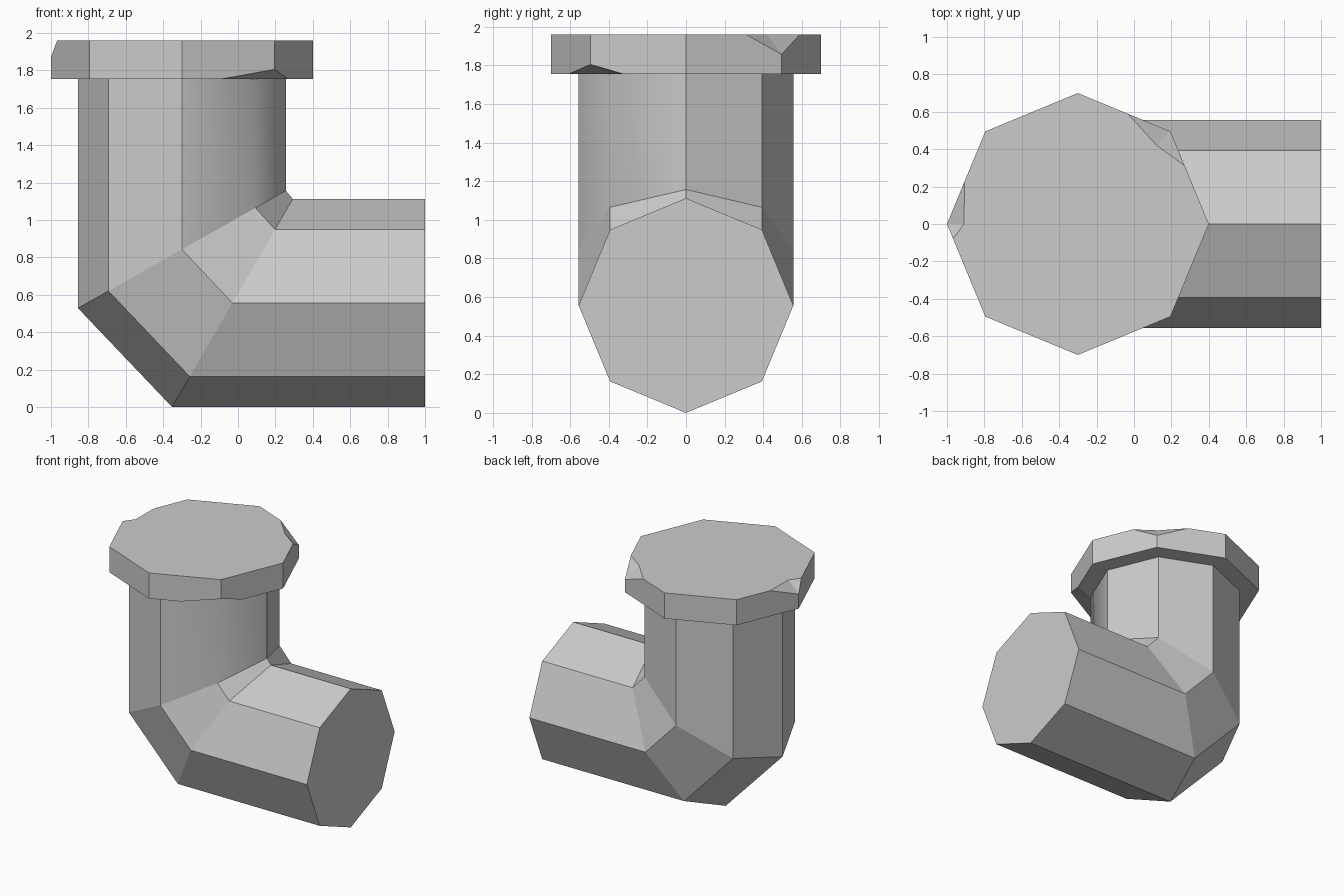
import bpy, bmesh
from math import cos, sin, pi
from mathutils import Vector

cube = bpy.data.objects.get("Cube")
if cube:
    bpy.data.objects.remove(cube, do_unlink=True)

SIDES = 8
AXIS_X = -0.3      # centre line of the upright pipe
AXIS_Z = 0.556     # centre line of the level pipe
PIPE_R = 0.556
RIM_R = 0.70
RIM_LOW, RIM_HIGH = 1.755, 1.96

grey = bpy.data.materials.new("light grey")
grey.use_nodes = True
colour = (0.6, 0.6, 0.6, 1)
grey.diffuse_color = colour
grey.node_tree.nodes["Principled BSDF"].inputs["Base Color"].default_value = colour


def finish(bm, name):
    bmesh.ops.recalc_face_normals(bm, faces=bm.faces)
    mesh = bpy.data.meshes.new(name)
    bm.to_mesh(mesh)
    bm.free()
    mesh.materials.append(grey)
    obj = bpy.data.objects.new(name, mesh)
    bpy.context.collection.objects.link(obj)


def ring(bm, place):
    """One eight-sided section; place maps (bend side, y) to a point."""
    angles = [2 * pi * k / SIDES for k in range(SIDES)]
    return [bm.verts.new(place(PIPE_R * cos(a), PIPE_R * sin(a))) for a in angles]


# Elbow pipe: four sections, mitred at both bends
bm = bmesh.new()
rings = [
    ring(bm, lambda u, y: (AXIS_X + u, y, RIM_LOW)),
    ring(bm, lambda u, y: (AXIS_X + u, y, 0.843 + 0.565 * u)),
    ring(bm, lambda u, y: (-0.03 + 0.58 * u, y, AXIS_Z + u)),
    ring(bm, lambda u, y: (1.0, y, AXIS_Z + u)),
]
for level, (a, b) in enumerate(zip(rings, rings[1:])):
    for k in range(SIDES):
        n = (k + 1) % SIDES
        face = bm.faces.new((a[k], a[n], b[n], b[k]))
        # The inner front corner of the upright pipe is softened
        face.smooth = level == 0 and k in (SIDES - 2, SIDES - 1)
bm.faces.new(rings[-1])
finish(bm, "elbow_pipe")


# Rim: eight-sided slab with three chipped corners
# (level, corner): reach to previous corner, reach to next, inner scale, corner z
chips = {
    ("top", 1): (0.37, 0.46, 0.85, 1.857),
    ("top", 4): (0.46, 0.16, 0.87, 1.87),
    ("bottom", 7): (0.56, 0.35, 0.80, 1.805),
}
bm = bmesh.new()


def corner(k, z, scale=1.0):
    a = 2 * pi * k / SIDES
    return Vector((AXIS_X + RIM_R * scale * cos(a), RIM_R * scale * sin(a), z))


def outline(level, z):
    """Return the cap loop and, for each corner, its (before, corner, after) vertices."""
    cap, corners = [], []
    for k in range(SIDES):
        chip = chips.get((level, k))
        if not chip:
            v = bm.verts.new(corner(k, z))
            cap.append(v)
            corners.append((None, v, None))
            continue
        back, ahead, scale, chip_z = chip
        before = bm.verts.new(corner(k, z).lerp(corner(k - 1, z), back))
        after = bm.verts.new(corner(k, z).lerp(corner(k + 1, z), ahead))
        inner = bm.verts.new(corner(k, z, scale))
        tip = bm.verts.new(corner(k, chip_z))
        cap += [before, inner, after]
        corners.append((before, tip, after))
        bm.faces.new((before, tip, inner))
        bm.faces.new((inner, tip, after))
    bm.faces.new(cap)
    return corners


low = outline("bottom", RIM_LOW)
high = outline("top", RIM_HIGH)
for k in range(SIDES):
    n = (k + 1) % SIDES
    side = [low[k][1], low[k][2], low[n][0], low[n][1],
            high[n][1], high[n][0], high[k][2], high[k][1]]
    bm.faces.new([v for v in side if v])
finish(bm, "chipped_rim")
